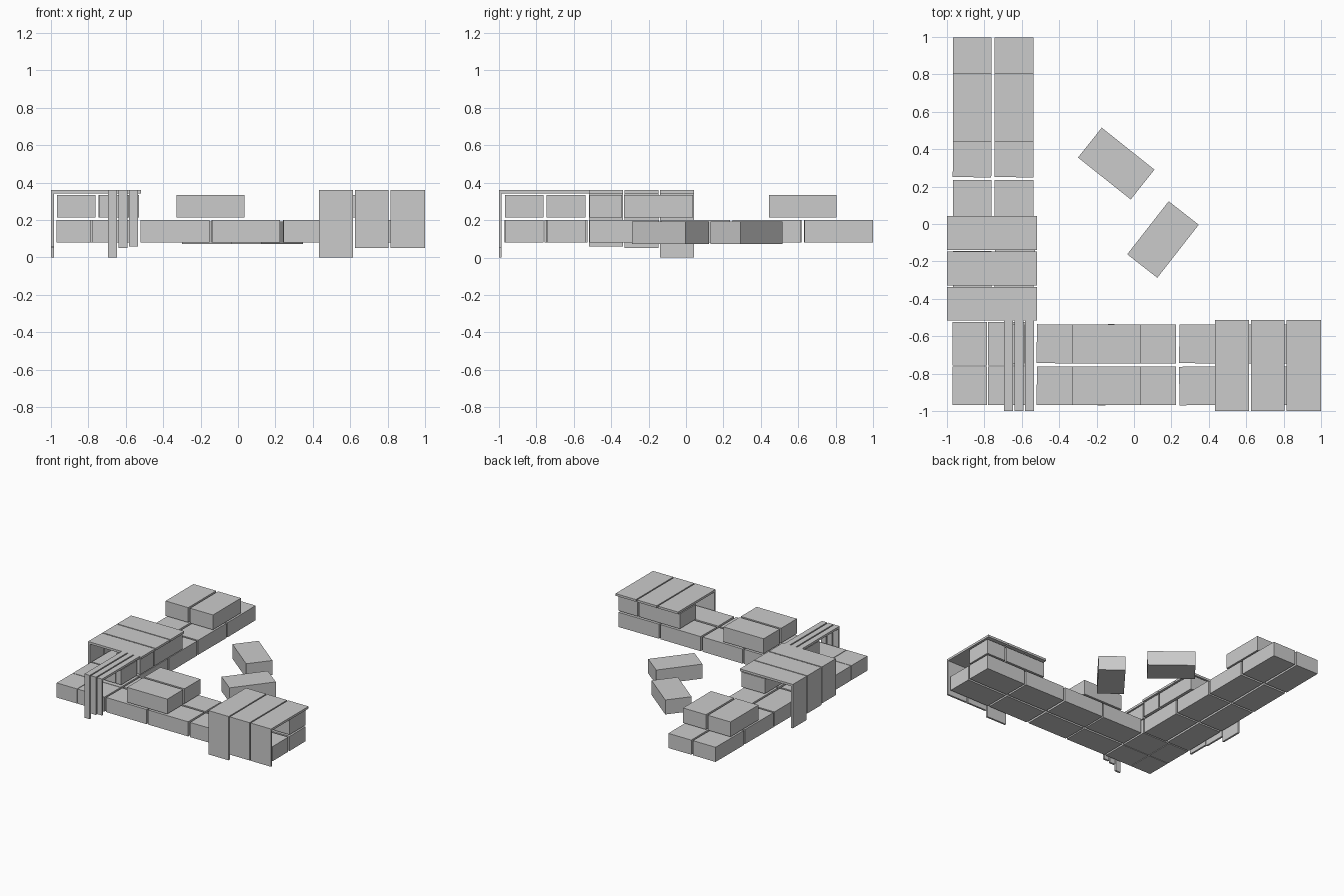
import bpy, math, random

if "Cube" in bpy.data.objects:
    bpy.data.objects.remove(bpy.data.objects["Cube"])

random.seed(4)
grey = bpy.data.materials.new("plain_grey")
grey.diffuse_color = (0.6, 0.6, 0.6, 1)
grey.use_nodes = True
grey.node_tree.nodes["Principled BSDF"].inputs["Base Color"].default_value = grey.diffuse_color


def box(name, x, y, z, turn=0.0):
    """Box from (min, max) ranges, turned about its own vertical axis in degrees."""
    spans = (x, y, z)
    bpy.ops.mesh.primitive_cube_add(size=1, location=[(a + b) / 2 for a, b in spans])
    ob = bpy.context.object
    ob.name = name
    ob.scale = [b - a for a, b in spans]
    ob.rotation_euler.z = math.radians(turn)
    ob.data.materials.append(grey)
    return ob


def jitter():
    return random.uniform(-0.5, 0.5)


LOW = (0.08, 0.2)
HIGH = (0.213, 0.335)
OUTER = (-0.968, -0.762)   # outer row of either arm
INNER = (-0.745, -0.537)   # inner row of either arm

# Bottom course of blocks, two rows in each arm
for row in (OUTER, INNER):
    for span in ((0.632, 0.997), (0.25, 0.615), (-0.13, 0.235), (-0.515, -0.145)):
        box("side_arm_block", row, span, LOW, jitter())
    for span in ((-0.52, -0.152), (-0.14, 0.225), (0.242, 0.61), (0.625, 0.99)):
        box("front_arm_block", span, row, LOW, jitter())

# Corner blocks
for y in (OUTER, (-0.757, -0.525)):
    for x in ((-0.97, -0.785), (-0.78, -0.535)):
        box("corner_block", x, y, LOW)

# Raised pairs of blocks standing on the arms
for row in (OUTER, INNER):
    box("side_arm_top_block", row, (0.442, 0.805), HIGH)
    box("front_arm_top_block", (-0.33, 0.035), row, HIGH)

# Blocks carrying the inner edge of each roof
for x in ((0.432, 0.803), (0.815, 0.99)):
    box("front_roof_support", x, INNER, HIGH)
for x in ((-0.69, -0.59), (-0.585, -0.54)):
    box("corner_roof_support", x, INNER, HIGH)
for y in ((-0.33, 0.037), (-0.515, -0.342)):
    box("side_roof_support", (-0.742, -0.528), y, HIGH)

# Roof boards with matching wall boards: (start, end, bottom of wall)
ROOF = (0.342, 0.36)
front_boards = ((0.432, 0.615, 0.0), (0.625, 0.805, 0.05), (0.815, 1.0, 0.05))
corner_boards = ((-0.695, -0.648, 0.0), (-0.638, -0.592, 0.05), (-0.582, -0.535, 0.06))
side_boards = ((-0.138, 0.042, 0.0), (-0.328, -0.146, 0.05), (-0.517, -0.337, 0.06))
for a, b, low in front_boards + corner_boards:
    box("front_roof_board", (a, b), (-1, -0.513), ROOF)
    box("front_wall_board", (a, b), (-1, -0.985), (low, 0.342))
for a, b, low in side_boards:
    box("side_roof_board", (-1, -0.518), (a, b), ROOF)
    box("side_wall_board", (-1, -0.985), (a, b), (low, 0.342))

# Loose blocks lying inside the angle
for cx, cy, turn in ((-0.095, 0.323, -38.5), (0.155, -0.083, 52)):
    box("loose_block", (cx - 0.18, cx + 0.18), (cy - 0.102, cy + 0.102), (0.073, 0.192), turn)
